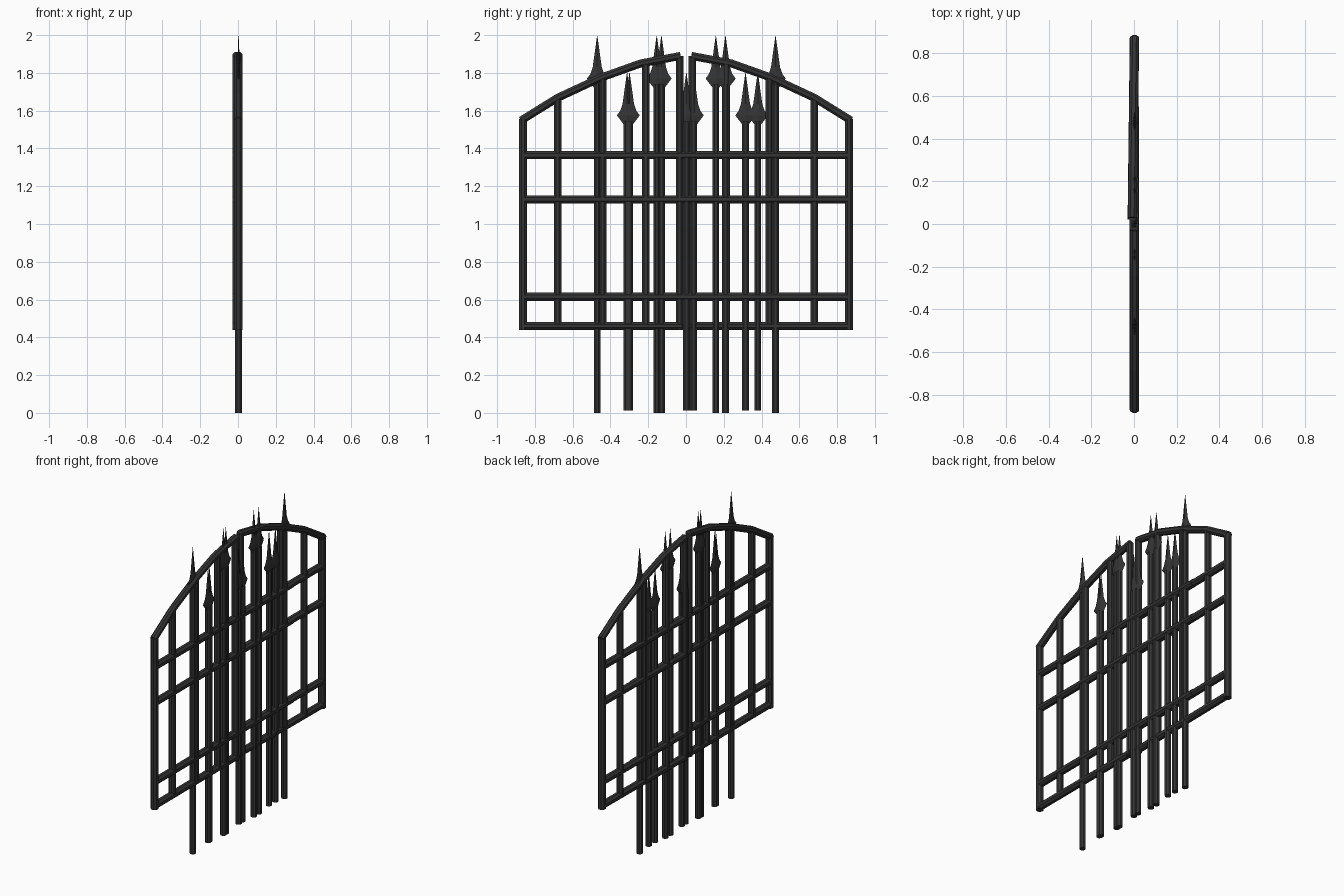
import bpy, bmesh, math
from mathutils import Vector

if "Cube" in bpy.data.objects:
    bpy.data.objects.remove(bpy.data.objects["Cube"])

iron = bpy.data.materials.new("dark_iron")
iron.diffuse_color = (0.035, 0.035, 0.035, 1)
iron.use_nodes = True
iron.node_tree.nodes["Principled BSDF"].inputs["Base Color"].default_value = iron.diffuse_color


def finish(bm, name):
    bmesh.ops.recalc_face_normals(bm, faces=bm.faces[:])
    me = bpy.data.meshes.new(name)
    bm.to_mesh(me)
    bm.free()
    me.materials.append(iron)
    ob = bpy.data.objects.new(name, me)
    bpy.context.collection.objects.link(ob)
    return ob


def skin(bm, rings):
    """Bridge matching rings of coordinates and cap both ends."""
    vs = [[bm.verts.new(p) for p in r] for r in rings]
    n = len(vs[0])
    for a, b in zip(vs, vs[1:]):
        for i in range(n):
            j = (i + 1) % n
            bm.faces.new((a[i], a[j], b[j], b[i]))
    bm.faces.new(vs[0])
    bm.faces.new(vs[-1])


def bar(name, pts, r, sides=8):
    """Faceted round bar following points in the gate plane."""
    pts = [Vector(p) for p in pts]
    rings = []
    for i, p in enumerate(pts):
        t = (pts[min(i + 1, len(pts) - 1)] - pts[max(i - 1, 0)]).normalized()
        n = Vector((1, 0, 0)).cross(t).normalized()
        b = t.cross(n)
        angs = [2 * math.pi * (k + 0.5) / sides for k in range(sides)]
        k = r / math.cos(math.pi / sides)
        rings.append([p + k * (math.cos(a) * n + math.sin(a) * b) for a in angs])
    bm = bmesh.new()
    skin(bm, rings)
    return finish(bm, name)


# Gate leaves: s = -1 closed leaf, s = 1 leaf standing very slightly ajar
ARC = [(0.873, 1.548), (0.68, 1.668), (0.45, 1.775), (0.24, 1.85), (0.028, 1.89)]
for s, label in ((-1, "left"), (1, "right")):
    def P(y, z):
        swing = -0.010 * (0.86 - y) / 0.83 if s > 0 else 0
        return (0.002 + swing, s * y, z)

    bar(label + "_arched_top_rail", [P(*p) for p in ARC], 0.021)
    bar(label + "_hinge_stile", [P(0.863, 0.44), P(0.863, 1.555)], 0.022)
    bar(label + "_meeting_stile", [P(0.034, 0.44), P(0.034, 1.89)], 0.02)
    for y, top in ((0.68, 1.668), (0.442, 1.778), (0.213, 1.857)):
        bar(label + "_upright", [P(y, 0.45), P(y, top)], 0.02)
    for z in (0.46, 0.615, 1.13, 1.365):
        # upper rails of the closed leaf lap over the other leaf
        inner = -0.55 if s < 0 and z > 0.5 else 0.02
        bar(label + "_cross_rail", [P(0.86, z), P(inner, z)], 0.022)

# Spears: shaft plus flattened four-sided head
HEAD = [(0.016, 0.012, 0.0), (0.054, 0.009, 0.05), (0.036, 0.008, 0.075),
        (0.024, 0.007, 0.11), (0.001, 0.001, 0.275)]


def spear(y, bottom, tip):
    x = 0.003
    base = tip - 0.275
    bar("spear_shaft", [(x, y, bottom), (x, y, base + 0.02)], 0.018)
    bm = bmesh.new()
    skin(bm, [[(x + d, y, base + h), (x, y + w, base + h),
               (x - d, y, base + h), (x, y - w, base + h)] for w, d, h in HEAD])
    finish(bm, "spear_head")


for y in (-0.47, -0.155, -0.13, 0.158, 0.209, 0.474):
    spear(y, 0.0, 1.995)
for y in (-0.312, -0.299, 0.002, 0.04, 0.315, 0.38):
    spear(y, 0.013, 1.80)
